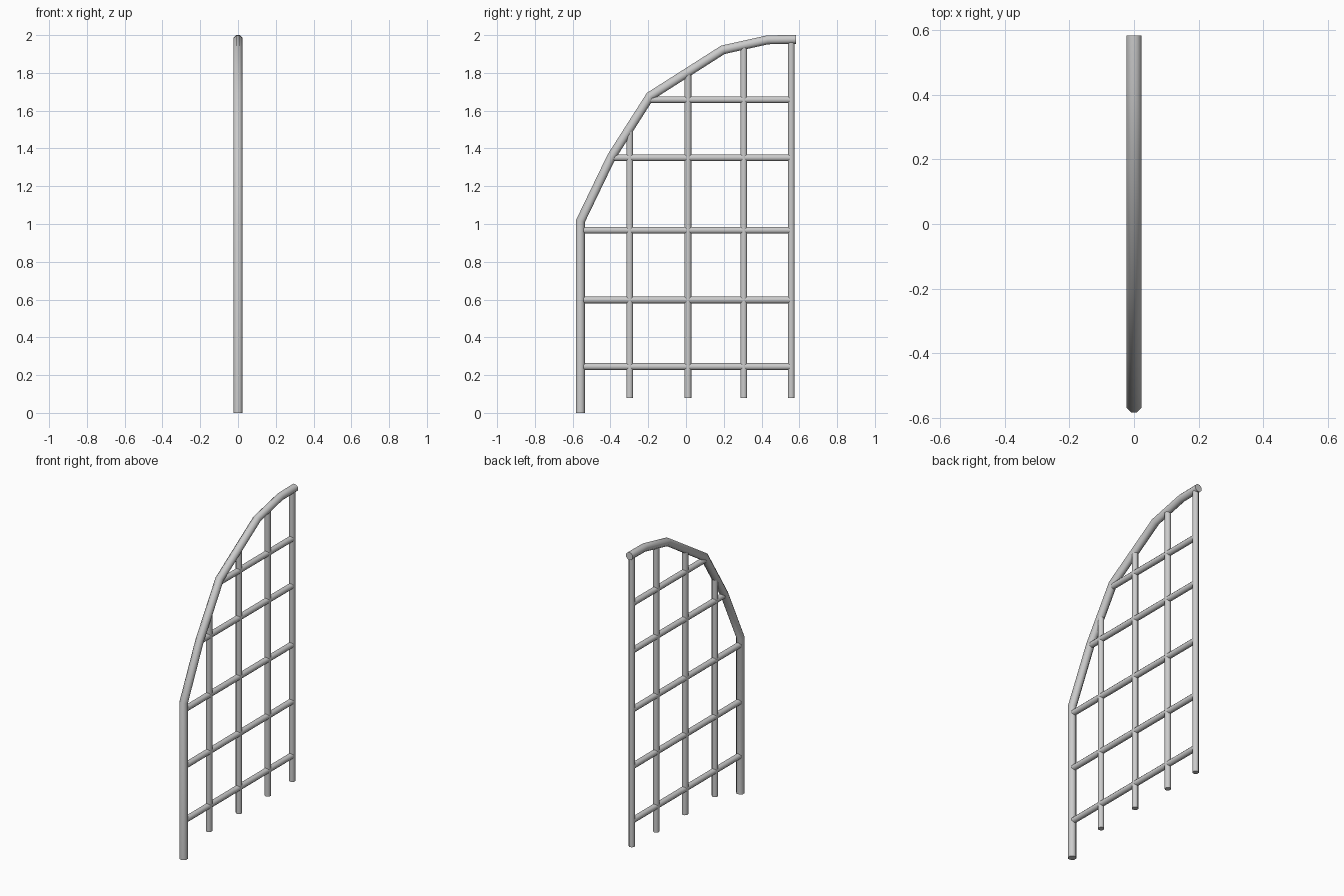
import bpy, bmesh
from math import cos, sin, pi
from mathutils import Vector

if "Cube" in bpy.data.objects:
    bpy.data.objects.remove(bpy.data.objects["Cube"])

SIDES = 8


def tube(name, pts, radius):
    """Mitred, capped tube along (y, z) points in the x = 0 plane."""
    pts = [Vector((0, y, z)) for y, z in pts]
    across = Vector((1, 0, 0))
    bm = bmesh.new()
    rings = []
    for i, p in enumerate(pts):
        d_in = (p - pts[i - 1]).normalized() if i else (pts[1] - p).normalized()
        d_out = (pts[i + 1] - p).normalized() if i < len(pts) - 1 else d_in
        tangent = (d_in + d_out).normalized()
        side = across.cross(tangent) / tangent.dot(d_in)
        ring = []
        for k in range(SIDES):
            a = 2 * pi * (k + 0.5) / SIDES
            ring.append(bm.verts.new(p + radius * (across * cos(a) + side * sin(a))))
        rings.append(ring)
    for r, s in zip(rings, rings[1:]):
        for k in range(SIDES):
            n = (k + 1) % SIDES
            bm.faces.new((r[k], r[n], s[n], s[k]))
    bm.faces.new(rings[0])
    bm.faces.new(rings[-1])
    bmesh.ops.recalc_face_normals(bm, faces=bm.faces)
    mesh = bpy.data.meshes.new(name)
    bm.to_mesh(mesh)
    bm.free()
    obj = bpy.data.objects.new(name, mesh)
    bpy.context.collection.objects.link(obj)
    bpy.ops.object.select_all(action='DESELECT')
    obj.select_set(True)
    bpy.context.view_layer.objects.active = obj
    bpy.ops.object.shade_smooth_by_angle(angle=pi / 3)
    return obj


# Outer post bending into the arched top rail
tube("arched_frame", [(-0.559, 0), (-0.559, 1.015), (-0.395, 1.355), (-0.19, 1.677),
                      (0.195, 1.922), (0.432, 1.975), (0.583, 1.977)], 0.0255)

# Upright bars, ending inside the arched rail
for i, (y, top) in enumerate([(-0.298, 1.505), (0.01, 1.805), (0.306, 1.945), (0.557, 1.975)]):
    tube(f"upright_bar_{i + 1}", [(y, 0.08), (y, top)], 0.0195)

# Cross bars from the arched frame to the last upright
for i, (z, start) in enumerate([(0.245, -0.559), (0.598, -0.559), (0.967, -0.559),
                                (1.351, -0.392), (1.658, -0.195)]):
    tube(f"cross_bar_{i + 1}", [(start, z), (0.557, z)], 0.0195)
